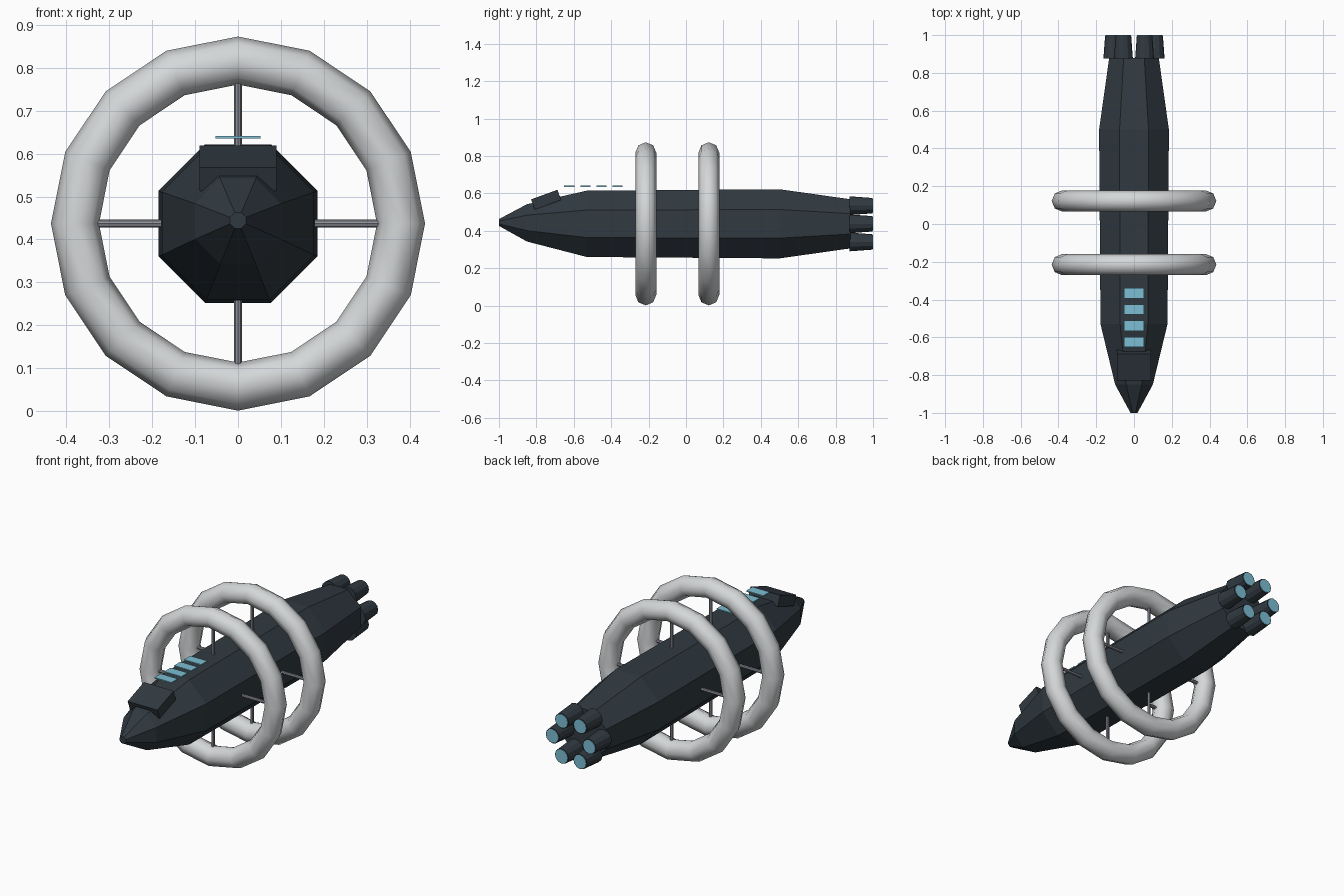
import bpy
import bmesh
import math
from mathutils import Matrix, Vector

cube = bpy.data.objects.get("Cube")
if cube:
    bpy.data.objects.remove(cube, do_unlink=True)

AXIS_Z = 0.437


def material(name, color):
    mat = bpy.data.materials.new(name)
    mat.use_nodes = True
    mat.diffuse_color = (*color, 1)
    mat.node_tree.nodes["Principled BSDF"].inputs["Base Color"].default_value = (*color, 1)
    return mat


HULL = material("dark blue grey", (0.03, 0.042, 0.053))
RING = material("light grey", (0.66, 0.68, 0.69))
STRUT = material("mid grey", (0.27, 0.28, 0.32))
GLOW = material("pale cyan", (0.2, 0.52, 0.66))


def finish(bm, name, mat):
    bmesh.ops.recalc_face_normals(bm, faces=bm.faces)
    mesh = bpy.data.meshes.new(name)
    bm.to_mesh(mesh)
    bm.free()
    mesh.materials.append(mat)
    obj = bpy.data.objects.new(name, mesh)
    bpy.context.collection.objects.link(obj)
    return obj


def loft(name, mat, sections, sides, x=0.0, turn=0.0):
    """Closed body along y from (y, centre z, radius) sections."""
    bm = bmesh.new()
    loops = []
    for y, z, r in sections:
        angles = [2 * math.pi * i / sides + turn for i in range(sides)]
        loops.append([bm.verts.new((x + r * math.cos(a), y, z + r * math.sin(a))) for a in angles])
    for a, b in zip(loops, loops[1:]):
        for i in range(sides):
            j = (i + 1) % sides
            bm.faces.new((a[i], a[j], b[j], b[i]))
    bm.faces.new(loops[0])
    bm.faces.new(loops[-1])
    return finish(bm, name, mat)


def box(name, mat, center, size, pitch=0.0):
    bm = bmesh.new()
    place = Matrix.Translation(center) @ Matrix.Rotation(pitch, 4, "X")
    bmesh.ops.create_cube(bm, size=1, matrix=place @ Matrix.Diagonal((*size, 1)))
    return finish(bm, name, mat)


def strut(name, start, end):
    start, end = Vector(start), Vector(end)
    span = end - start
    place = Matrix.Translation((start + end) / 2) @ span.to_track_quat("Z", "Y").to_matrix().to_4x4()
    bm = bmesh.new()
    bmesh.ops.create_cone(bm, cap_ends=True, segments=8, radius1=0.009, radius2=0.009,
                          depth=span.length, matrix=place)
    return finish(bm, name, STRUT)


# Eight-sided hull with pointed nose and tapered stern
loft("hull", HULL, [(-1, 0.444, 0.02), (-0.85, 0.442, 0.108), (-0.53, AXIS_Z, 0.192),
                    (0.5, AXIS_Z, 0.2), (0.88, AXIS_Z, 0.142)], 8, turn=math.pi / 8)

# Tilted cockpit block
box("cockpit", HULL, (0, -0.748, 0.566), (0.18, 0.15, 0.058), math.radians(20))

# Row of thin window plates above the deck
for i in range(4):
    box(f"window_{i + 1}", GLOW, (0, -0.624 + i * 0.0857, 0.638), (0.104, 0.054, 0.006))

# Hexagonal cluster of engines with glowing outlets
for i in range(6):
    a = i * math.pi / 3
    x, z = 0.112 * math.cos(a), AXIS_Z + 0.112 * math.sin(a)
    loft(f"engine_{i + 1}", HULL, [(0.875, z, 0.05), (0.998, z, 0.041)], 12, x)
    loft(f"engine_glow_{i + 1}", GLOW, [(0.994, z, 0.037), (1.0, z, 0.037)], 12, x)

# Two rings around the hull, each held by four struts
for label, y in (("front", -0.215), ("rear", 0.122)):
    bpy.ops.mesh.primitive_torus_add(major_segments=16, minor_segments=8, major_radius=0.38,
                                     minor_radius=0.056, location=(0, y, AXIS_Z),
                                     rotation=(math.pi / 2, 0, 0))
    ring = bpy.context.object
    ring.name = f"{label}_ring"
    ring.data.materials.append(RING)
    bpy.ops.object.shade_smooth_by_angle(angle=math.radians(50))
    for i in range(4):
        d = Vector((round(math.cos(i * math.pi / 2)), 0, round(math.sin(i * math.pi / 2))))
        hub = Vector((0, y, AXIS_Z))
        strut(f"{label}_strut_{i + 1}", hub + d * 0.15, hub + d * 0.36)
